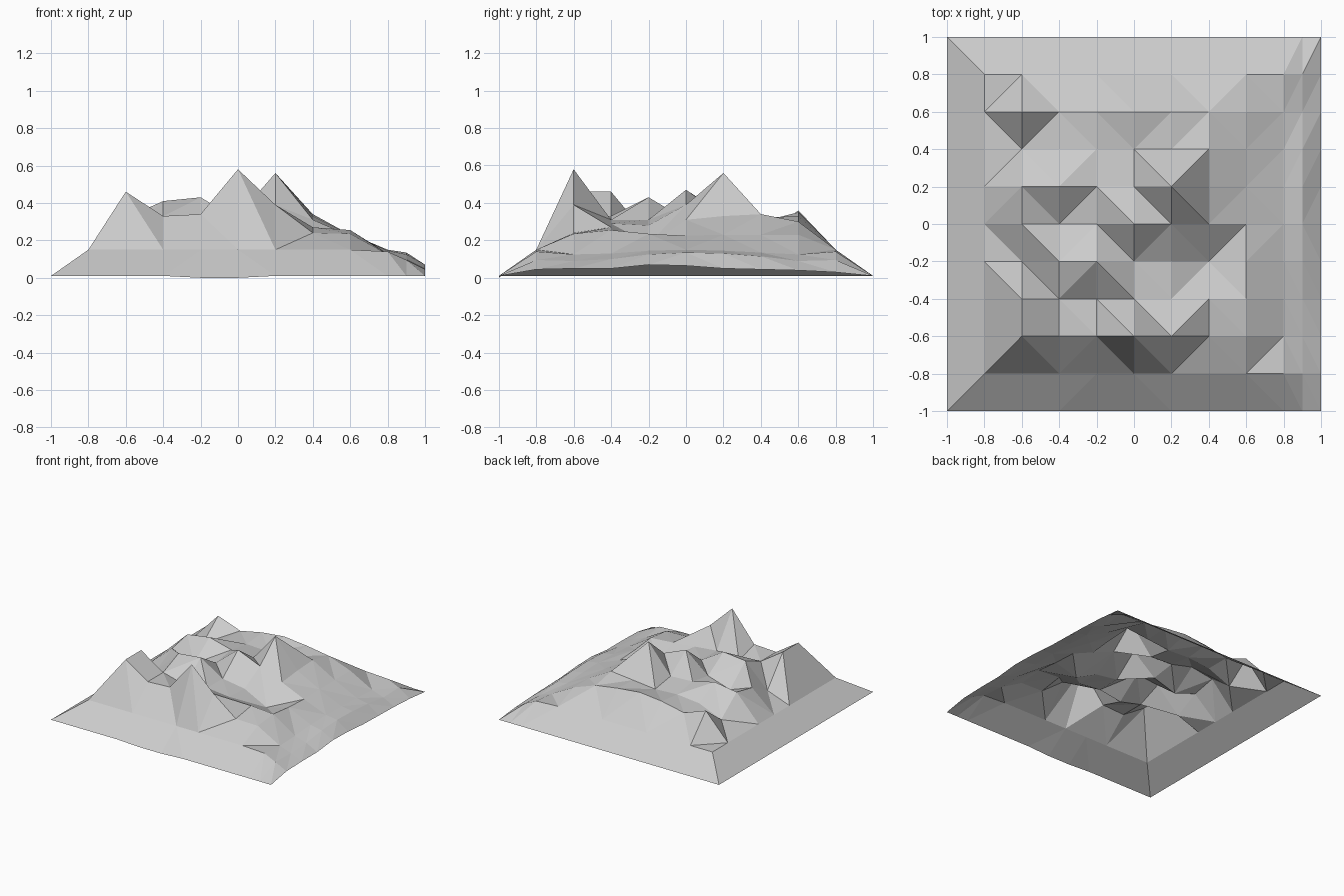
import bpy, bmesh

if "Cube" in bpy.data.objects:
    bpy.data.objects.remove(bpy.data.objects["Cube"])

# Coordinates of the grid lines (an extra column rounds off the right side)
ys = [round(-1 + 0.2 * i, 2) for i in range(11)]
xs = ys[:10] + [0.9, 1.0]

# Inner heights: rows from y=-0.6 to 0.6, columns from x=-0.6 to 0.6
peaks = [
    [.46, .33, .34, .58, .39, .24, .235],
    [.46, .33, .28, .31, .29, .27, .255],
    [.22, .41, .43, .31, .28, .18, .235],
    [.32, .25, .31, .47, .39, .31, .225],
    [.36, .39, .34, .33, .56, .33, .23],
    [.21, .29, .31, .30, .32, .34, .23],
    [.36, .29, .33, .35, .33, .30, .23],
]
# Right side profiles, from y=-0.8 to 0.8
right = {
    9: [.14, .125, .13, .145, .15, .145, .135, .125, .14],
    10: [.095, .09, .10, .125, .135, .13, .115, .09, .095],
    11: [.045, .05, .05, .07, .065, .05, .045, .04, .03],
}
# Crease direction of each inner cell, front row first
creases = [
    "/b/bb/b/", "//bbb/bb", "bb/bb/bb", "bb/b/b//",
    "/b/bbb/b", "/b/bb/b/", "b/bb//b/", "/b/b/b/b",
]


def height(i, j):
    if j in (0, 10) or i == 0:
        return 0.01
    if i in right:
        return right[i][j - 1]
    if i == 1 or j in (1, 9):
        return 0.15
    return peaks[j - 2][i - 2]


def rising(i, j):
    """True when the cell's crease runs from front left to back right."""
    if 1 <= i <= 8 and 1 <= j <= 8:
        return creases[j - 1][i - 1] == "/"
    if i == 0 or i > 8:
        return (j < 5) if i == 0 else (j >= 5)
    return (i < 5) if j == 0 else (i >= 5)


# Terrain: open faceted sheet
bm = bmesh.new()
v = [[bm.verts.new((x, y, height(i, j))) for j, y in enumerate(ys)]
     for i, x in enumerate(xs)]
for i in range(len(xs) - 1):
    for j in range(len(ys) - 1):
        a, b, c, d = v[i][j], v[i + 1][j], v[i + 1][j + 1], v[i][j + 1]
        tris = [(a, b, c), (a, c, d)] if rising(i, j) else [(a, b, d), (b, c, d)]
        for t in tris:
            bm.faces.new(t)

# Front rim dips to the ground in the middle
for i in (4, 5):
    v[i][0].co.z = 0.0

mesh = bpy.data.meshes.new("terrain")
bm.to_mesh(mesh)
bm.free()
bpy.context.collection.objects.link(bpy.data.objects.new("terrain", mesh))
